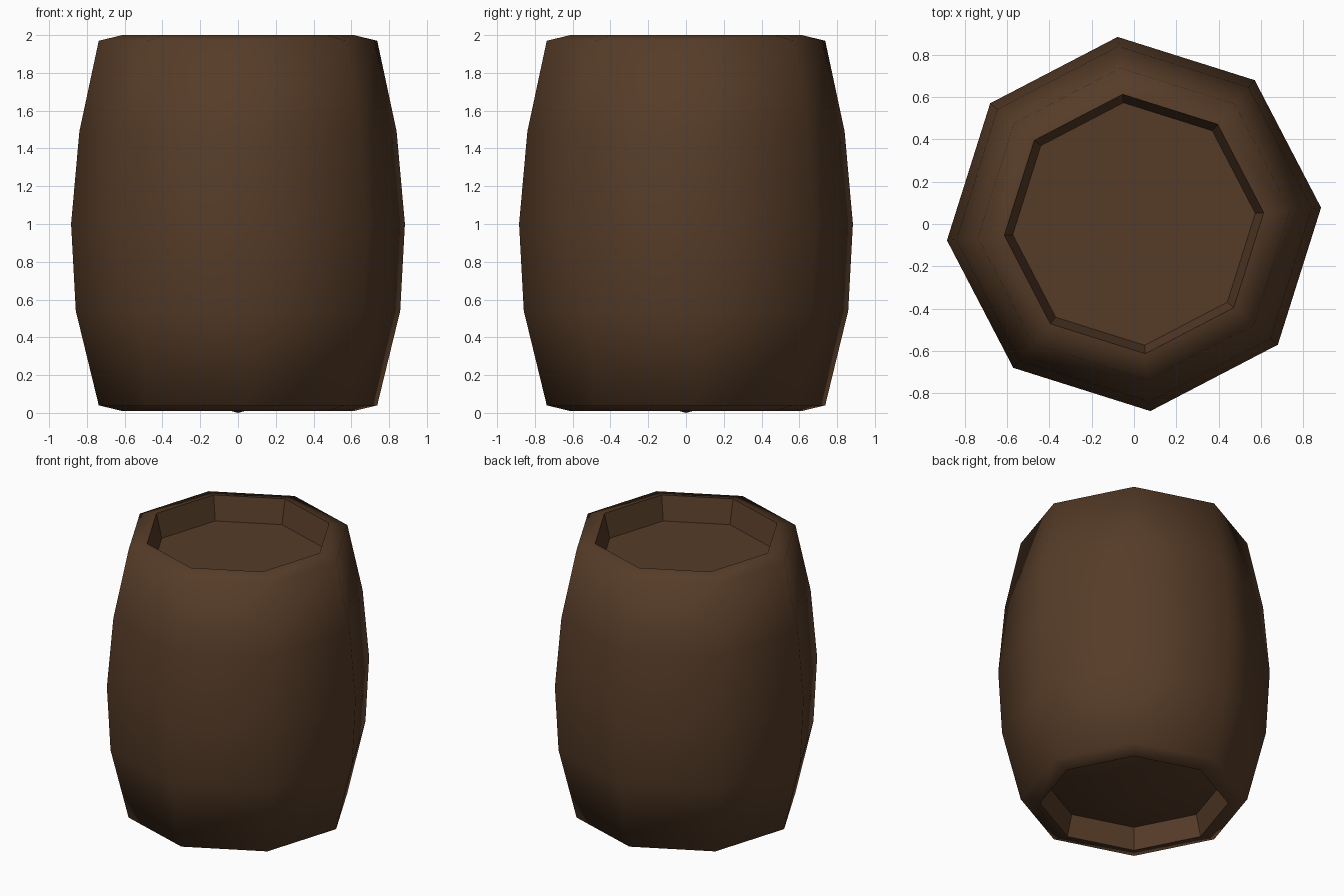
import bpy, bmesh, math

if "Cube" in bpy.data.objects:
    bpy.data.objects.remove(bpy.data.objects["Cube"])

SIDES = 8
TURN = math.radians(5)

wood = bpy.data.materials.new("dark brown wood")
wood.diffuse_color = (0.093, 0.045, 0.021, 1)
wood.use_nodes = True
wood.node_tree.nodes["Principled BSDF"].inputs["Base Color"].default_value = wood.diffuse_color

# (radius, height) rings: bottom recess, bulging body, top recess
PROFILE = [(0.575, 0.16), (0.615, 0.01), (0.74, 0.04), (0.862, 0.54),
           (0.887, 1.0), (0.843, 1.49), (0.74, 1.97), (0.615, 2.0),
           (0.575, 1.83)]
SHARP_RINGS = {0, 1, 7, 8}

bm = bmesh.new()
rings = []
for r, z in PROFILE:
    ring = []
    for k in range(SIDES):
        a = TURN + 2 * math.pi * k / SIDES
        ring.append(bm.verts.new((r * math.cos(a), r * math.sin(a), z)))
    rings.append(ring)

# Body and recess walls
for low, high in zip(rings, rings[1:]):
    for k in range(SIDES):
        n = (k + 1) % SIDES
        bm.faces.new((low[k], low[n], high[n], high[k]))

# Flat lid, and shallow cone underneath reaching the ground
bm.faces.new(rings[-1])
tip = bm.verts.new((0, 0, 0))
for k in range(SIDES):
    bm.faces.new((tip, rings[0][(k + 1) % SIDES], rings[0][k]))

for f in bm.faces:
    f.smooth = True
# Crisp recess rims and recess corners
for i in SHARP_RINGS:
    for k in range(SIDES):
        bm.edges.get((rings[i][k], rings[i][(k + 1) % SIDES])).smooth = False
for a, b in ((0, 1), (7, 8)):
    for k in range(SIDES):
        bm.edges.get((rings[a][k], rings[b][k])).smooth = False

mesh = bpy.data.meshes.new("barrel")
bm.to_mesh(mesh)
bm.free()
mesh.materials.append(wood)
barrel = bpy.data.objects.new("barrel", mesh)
bpy.context.collection.objects.link(barrel)
